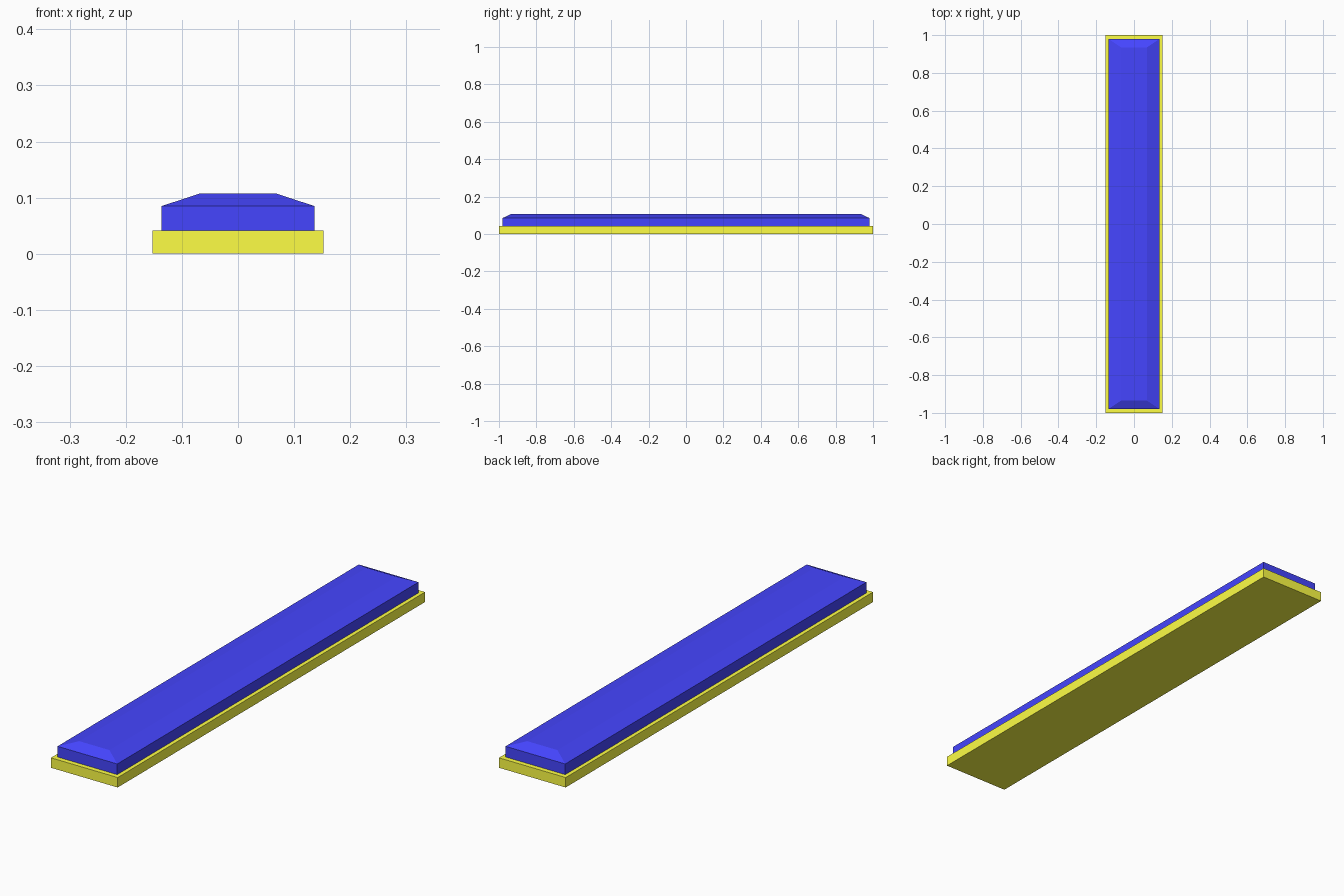
import bpy
import bmesh

if "Cube" in bpy.data.objects:
    bpy.data.objects.remove(bpy.data.objects["Cube"])


def material(name, colour):
    mat = bpy.data.materials.new(name)
    mat.diffuse_color = (*colour, 1)
    mat.use_nodes = True
    mat.node_tree.nodes["Principled BSDF"].inputs["Base Color"].default_value = mat.diffuse_color
    return mat


def stacked_block(name, levels, mat):
    """Loft centred rectangles given as (half width, half length, height)."""
    bm = bmesh.new()
    rings = [[bm.verts.new((sx * x, sy * y, z))
              for sx, sy in ((-1, -1), (1, -1), (1, 1), (-1, 1))]
             for x, y, z in levels]
    bm.faces.new(rings[0][::-1])
    bm.faces.new(rings[-1])
    for low, high in zip(rings, rings[1:]):
        for i in range(4):
            j = (i + 1) % 4
            bm.faces.new((low[i], low[j], high[j], high[i]))
    mesh = bpy.data.meshes.new(name)
    bm.to_mesh(mesh)
    bm.free()
    mesh.materials.append(mat)
    obj = bpy.data.objects.new(name, mesh)
    bpy.context.collection.objects.link(obj)
    return obj


# Flat yellow mounting plate
stacked_block("base_plate", [(0.152, 1.0, 0), (0.152, 1.0, 0.041)],
              material("yellow", (1, 1, 0.06)))

# Blue cover with upright sides and a sloped, flat-topped cap
stacked_block("lens_cover",
              [(0.136, 0.98, 0.041), (0.136, 0.98, 0.085), (0.069, 0.935, 0.107)],
              material("blue", (0.06, 0.06, 1)))
